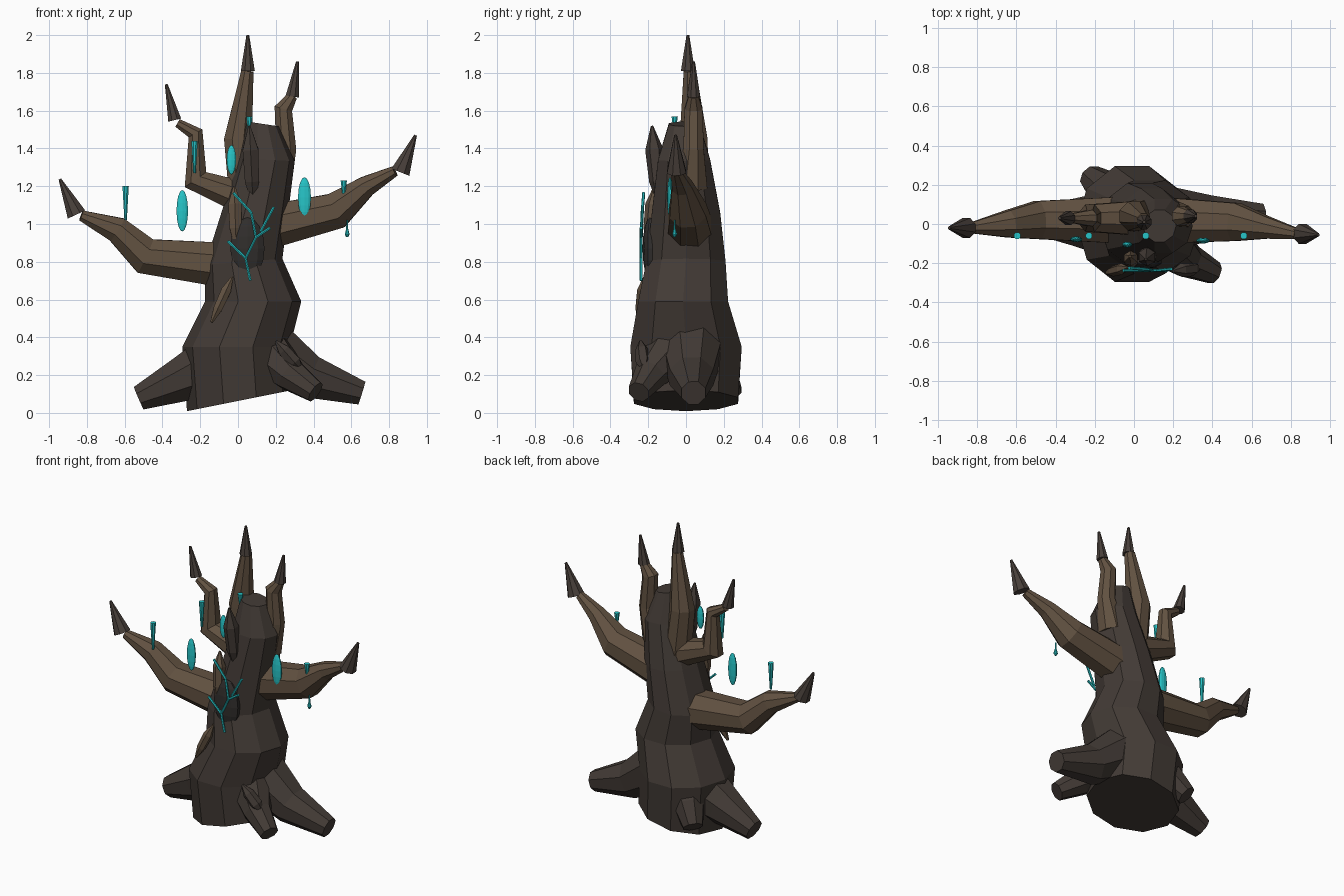
import bpy, bmesh, math
from mathutils import Vector, Matrix


def material(name, rgb):
    m = bpy.data.materials.new(name)
    m.diffuse_color = (*rgb, 1)
    return m


BARK = material("dark_bark", (0.055, 0.043, 0.036))
WOOD = material("branch_wood", (0.12, 0.082, 0.052))
TIP = material("tip_wood", (0.065, 0.05, 0.042))
VOID = material("hollow_dark", (0.03, 0.027, 0.025))
GLOW = material("cyan_glow", (0.02, 0.56, 0.58))


def finish(name, bm, mat):
    bmesh.ops.recalc_face_normals(bm, faces=bm.faces)
    me = bpy.data.meshes.new(name)
    bm.to_mesh(me)
    bm.free()
    me.materials.append(mat)
    ob = bpy.data.objects.new(name, me)
    bpy.context.collection.objects.link(ob)
    return ob


def skin(name, rings, mat):
    """Join rings of points into a capped flat-faced solid."""
    bm = bmesh.new()
    vs = [[bm.verts.new(p) for p in r] for r in rings]
    n = len(vs[0])
    for a, b in zip(vs, vs[1:]):
        for i in range(n):
            bm.faces.new((a[i], a[(i + 1) % n], b[(i + 1) % n], b[i]))
    bm.faces.new(vs[0][::-1])
    bm.faces.new(vs[-1])
    return finish(name, bm, mat)


def tube(name, path, mat, sides=8):
    """Sweep a polygon along (x, y, z, radius) points."""
    pts = [Vector(p[:3]) for p in path]
    rings = []
    for i, p in enumerate(pts):
        t = Vector()
        if i > 0:
            t += (p - pts[i - 1]).normalized()
        if i < len(pts) - 1:
            t += (pts[i + 1] - p).normalized()
        t.normalize()
        v = Vector((0, 1, 0))
        v = (v - t * v.dot(t)).normalized()
        u = v.cross(t)
        r = path[i][3]
        rings.append([p + r * (math.cos(a) * u + math.sin(a) * v)
                      for a in (2 * math.pi * (k + .5) / sides for k in range(sides))])
    return skin(name, rings, mat)


def ellipsoid(name, loc, size, mat, u=10, v=8):
    bm = bmesh.new()
    bmesh.ops.create_uvsphere(bm, u_segments=u, v_segments=v, radius=1,
                              matrix=Matrix.Translation(loc) @ Matrix.Diagonal((*size, 1)))
    return finish(name, bm, mat)


# Trunk: leaning elliptical sections (cx, cy, cz, rx, ry, slope in x)
sections = [(0.01, 0, 0.065, 0.28, 0.29, 0.2), (-0.01, 0, 0.35, 0.285, 0.31, 0.0),
            (0.08, -0.015, 0.59, 0.255, 0.25, 0.0), (0.03, 0, 0.80, 0.205, 0.22, 0.08),
            (0.09, 0, 1.06, 0.175, 0.19, -0.05), (0.15, -0.01, 1.34, 0.15, 0.145, -0.05),
            (0.13, -0.01, 1.53, 0.085, 0.085, -0.15)]
rings = []
for cx, cy, cz, rx, ry, s in sections:
    ring = []
    for k in range(10):
        a = 2 * math.pi * k / 10
        dx = rx * math.cos(a)
        ring.append((cx + dx, cy + ry * math.sin(a), cz + s * dx))
    rings.append(ring)
skin("trunk", rings, BARK)

# Roots
roots = {
    "left": [(-0.08, 0, 0.27, 0.19), (-0.29, 0.01, 0.18, 0.13), (-0.525, 0.02, 0.078, 0.07)],
    "right": [(0.17, 0.03, 0.33, 0.17), (0.38, 0.03, 0.19, 0.125), (0.655, 0.04, 0.105, 0.068)],
    "front_right": [(0.15, -0.08, 0.32, 0.14), (0.28, -0.19, 0.2, 0.09), (0.41, -0.25, 0.11, 0.06)],
    "back_left": [(-0.05, 0.08, 0.3, 0.13), (-0.15, 0.18, 0.2, 0.1), (-0.22, 0.24, 0.10, 0.065)],
}
for n, path in roots.items():
    tube("root_" + n, path, BARK)

# Branches, each with a pointed tip cone (base, apex)
branches = {
    "low_left": ([(-0.05, 0.02, 0.78, 0.13), (-0.49, 0.02, 0.83, 0.105),
                  (-0.64, 0.0, 0.97, 0.075), (-0.83, -0.02, 1.045, 0.03)],
                 (-0.855, -0.02, 1.05, 0.055), (-0.943, -0.02, 1.238, 0.008)),
    "low_right": ([(0.1, 0.02, 0.97, 0.13), (0.52, 0.01, 1.07, 0.105),
                   (0.68, -0.02, 1.2, 0.06), (0.83, -0.05, 1.28, 0.03)],
                  (0.86, -0.05, 1.275, 0.055), (0.94, -0.055, 1.47, 0.008)),
    "upper_left": ([(0.08, 0.03, 1.12, 0.1), (-0.225, 0.03, 1.235, 0.075),
                    (-0.225, 0.03, 1.48, 0.045), (-0.32, 0.03, 1.535, 0.025)],
                   (-0.335, 0.03, 1.55, 0.038), (-0.38, 0.03, 1.74, 0.008)),
    "upper_middle": ([(0.04, 0.04, 1.1, 0.09), (0.0, 0.04, 1.45, 0.08), (0.05, 0.02, 1.81, 0.035)],
                     (0.052, 0.01, 1.81, 0.04), (0.052, 0.01, 2.0, 0.008)),
    "upper_right": ([(0.2, 0.03, 1.2, 0.09), (0.255, 0.04, 1.4, 0.058),
                     (0.24, 0.04, 1.61, 0.052), (0.29, 0.04, 1.68, 0.028)],
                    (0.287, 0.04, 1.675, 0.038), (0.315, 0.04, 1.86, 0.008)),
}
for n, (path, base, apex) in branches.items():
    tube("branch_" + n, path, WOOD)
    tube("tip_" + n, [base, apex], TIP)

# Bark splinters on the front
splinters = [((0.08, -0.14, 1.1), (0.06, -0.18, 1.52), 0.048, BARK),
             ((-0.01, -0.2, 0.88), (-0.02, -0.165, 1.2), 0.04, WOOD),
             ((-0.14, -0.25, 0.48), (-0.03, -0.22, 0.72), 0.03, WOOD),
             ((0.20, -0.24, 0.38), (0.34, -0.22, 0.22), 0.04, BARK)]
for i, (a, b, r, m) in enumerate(splinters):
    a, b = Vector(a), Vector(b)
    tube(f"splinter_{i}", [(*a, 0.008), (*a.lerp(b, 0.3), r * 0.9),
                           (*a.lerp(b, 0.7), r), (*b, 0.006)], m, 6)

# Hollow and its glowing cracks
ellipsoid("hollow", (0.05, -0.19, 0.87), (0.095, 0.04, 0.165), VOID)
cracks = [[(0.065, 0.70), (0.04, 0.82), (0.095, 0.93), (0.07, 1.06), (-0.025, 1.165)],
          [(0.04, 0.82), (-0.055, 0.91)], [(0.095, 0.93), (0.17, 0.98)],
          [(0.12, 0.96), (0.19, 1.09)]]
for i, c in enumerate(cracks):
    tube(f"crack_{i}", [(x, -0.237 + max(0, z - 1.0) * 0.08, z, 0.008) for x, z in c], GLOW, 6)

# Floating glowing leaves
for i, (x, y, z, w, h) in enumerate([(-0.295, -0.078, 1.07, 0.032, 0.11),
                                     (0.352, -0.085, 1.14, 0.036, 0.108),
                                     (-0.035, -0.105, 1.34, 0.026, 0.078)]):
    ellipsoid(f"leaf_{i}", (x, y, z), (w, 0.015, h), GLOW)

# Glowing spikes above the branches, and one hanging drop
for i, (x, z0, z1) in enumerate([(-0.595, 1.02, 1.2), (-0.23, 1.27, 1.44),
                                 (0.06, 1.49, 1.57), (0.56, 1.15, 1.23)]):
    tube(f"spike_{i}", [(x, -0.06, z0, 0.007), (x, -0.06, z1, 0.018)], GLOW)
tube("drop", [(0.578, -0.06, 1.02, 0.004), (0.578, -0.06, 0.975, 0.006),
              (0.578, -0.06, 0.945, 0.014), (0.578, -0.06, 0.93, 0.006)], GLOW)
